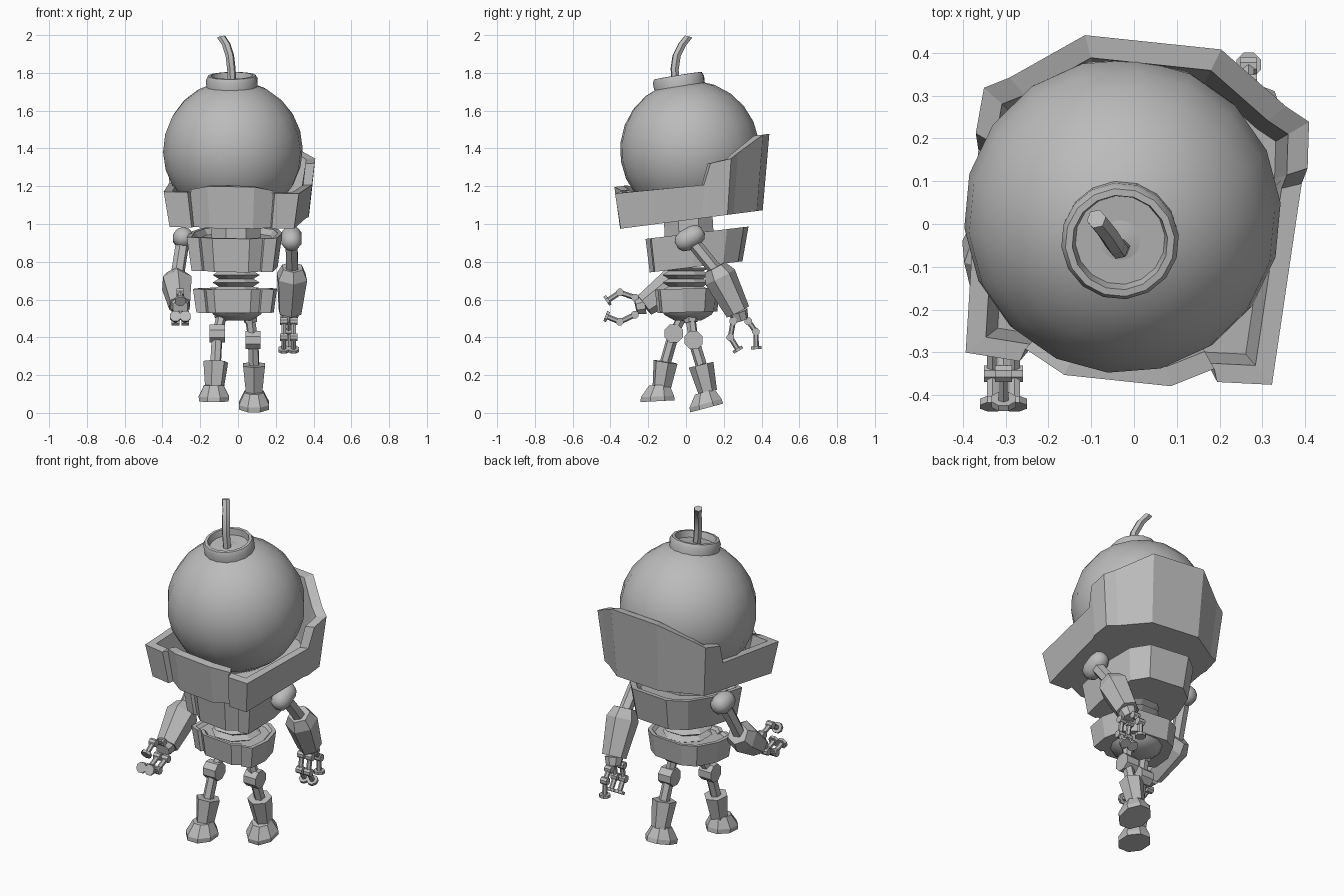
import bpy, bmesh
from math import radians, sin, cos, tau
from mathutils import Vector, Matrix

if "Cube" in bpy.data.objects:
    bpy.data.objects.remove(bpy.data.objects["Cube"])

metal = bpy.data.materials.new("plain grey metal")
metal.use_nodes = True
GREY = (0.5, 0.5, 0.5, 1)
metal.diffuse_color = GREY
metal.node_tree.nodes["Principled BSDF"].inputs["Base Color"].default_value = GREY

YAW = Matrix.Rotation(radians(-6), 3, 'Z')


def loft(name, rings, smooth=False):
    """Skin a list of equal-length rings and cap both ends."""
    bm = bmesh.new()
    rows = [[bm.verts.new(p) for p in ring] for ring in rings]
    n = len(rows[0])
    for low, high in zip(rows, rows[1:]):
        for i in range(n):
            j = (i + 1) % n
            bm.faces.new((low[i], low[j], high[j], high[i]))
    bm.faces.new(rows[0][::-1])
    bm.faces.new(rows[-1])
    bmesh.ops.recalc_face_normals(bm, faces=bm.faces)
    mesh = bpy.data.meshes.new(name)
    bm.to_mesh(mesh)
    bm.free()
    mesh.materials.append(metal)
    obj = bpy.data.objects.new(name, mesh)
    bpy.context.collection.objects.link(obj)
    if smooth:
        bpy.ops.object.select_all(action='DESELECT')
        obj.select_set(True)
        bpy.context.view_layer.objects.active = obj
        bpy.ops.object.shade_smooth_by_angle(angle=radians(40))
    return obj


def tube(name, points, radii, n=6, smooth=False):
    """Polygon rings along a path, all facing from its start to its end."""
    points = [Vector(p) for p in points]
    turn = (points[-1] - points[0]).to_track_quat('Z', 'Y').to_matrix()
    rings = []
    for p, r in zip(points, radii):
        rings.append([p + turn @ Vector((r * cos(tau * (k + .5) / n),
                                         r * sin(tau * (k + .5) / n), 0)) for k in range(n)])
    return loft(name, rings, smooth)


def shell(name, half, base, tilt, taper, shift=(0, 0), wall=.88, floor=.04):
    """Mirrored outline with its own rim heights, hollow above a floor."""
    outline = half + [(-x, y, h) for x, y, h in reversed(half)]

    def ring(scale, height):
        out = []
        for x, y, h in outline:
            p = YAW @ Vector((x * scale, y * scale, 0))
            p.z = base + tilt * p.y + height(h)
            out.append(p + Vector((*shift, 0)))
        return out
    return loft(name, [ring(taper, lambda h: 0), ring(1, lambda h: h),
                       ring(wall, lambda h: h), ring(taper * wall, lambda h: floor)])


# Round head, filler neck and fuse
centre, axis = Vector((-.027, .02, 1.39)), Vector((-.015, -.16, 1))
steps = 12
tube("head", [centre - axis * .366 * cos(tau * k / 2 / steps) for k in range(steps + 1)],
     [max(.371 * sin(tau * k / 2 / steps), .002) for k in range(steps + 1)], 18, True)
tube("head_cap", [centre + axis * t for t in (.27, .30, .375, .395, .396, .36)],
     [.125, .134, .138, .128, .112, .105], 16, True)
tube("fuse", [(-.03, -.055, 1.72), (-.035, -.06, 1.82), (-.043, -.05, 1.89),
              (-.062, -.02, 1.95), (-.088, .012, 1.99)], [.023] * 5, 6, True)

# High-backed collar
shell("collar", [(.16, .427, .40), (.325, .31, .32), (.382, .28, .295), (.39, .172, .285),
                 (.38, .135, .175), (.36, -.34, .19), (.232, -.347, .19),
                 (.222, -.317, .20), (.125, -.368, .225)], 1.02, .13, .92)

# Torso
tube("neck", [(-.01, .02, .88), (-.01, .01, 1.06)], [.14, .14], 8)
shell("chest", [(.12, .31, .18), (.205, .23, .18), (.245, .06, .18), (.24, -.17, .18),
                (.175, -.185, .18), (.165, -.17, .18), (.10, -.215, .18)],
      .768, .12, .9, (-.015, .01), .9, .15)
tube("waist_bellows", [(-.01, 0, .63 + .02 * k) for k in range(8)],
     [.10, .135] * 4, 8)
shell("pelvis", [(.10, .165, .125), (.175, .12, .125), (.22, 0, .125), (.215, -.12, .125),
                 (.155, -.14, .125), (.145, -.125, .125), (.10, -.16, .125)],
      .533, .03, .92, (-.012, .005), .9, .11)
tube("hip_bowl", [(-.005, .01, .55), (-.005, .01, .52), (-.005, .01, .49)],
     [.15, .13, .075], 12, True)


# Legs: thigh, knee, shin, boot and foot
def leg(side, hip, knee, shin, ankle, sole, pitch):
    x, y, z = knee
    tube(side + "_hip_joint", [hip, Vector(hip).lerp(Vector(knee), .35)], [.04, .035], 6)
    tube(side + "_thigh", [hip, knee], [.027, .027], 6)
    tube(side + "_knee", [(x - .04, y, z), (x + .04, y, z)], [.052, .052], 8)
    tube(side + "_shin", [knee, shin], [.03, .03], 6)
    tube(side + "_boot", [shin, ankle], [.067, .05], 6)
    tilt = Matrix.Rotation(radians(pitch), 3, 'X')
    rings = []
    for rx, ry, dy, dz in ((.08, .092, 0, 0), (.082, .09, 0, .025), (.052, .055, .012, .085)):
        rings.append([Vector(sole) + tilt @ Vector((rx * cos(tau * (k + .5) / 8) * 1.06,
                      ry * sin(tau * (k + .5) / 8) * 1.06 + dy, dz)) for k in range(8)])
    loft(side + "_foot", rings)


leg("left", (.06, .02, .53), (.08, .04, .385), (.085, .08, .255), (.085, .115, .11),
    (.085, .11, .026), 15)
leg("right", (-.08, -.005, .54), (-.11, -.065, .42), (-.118, -.108, .27), (-.125, -.13, .125),
    (-.128, -.15, .062), 3)


# Arms: shoulder, upper arm, gauntlet, wrist and three gripping fingers
def finger(name, x, path):
    pts = [Vector((x, y, z)) for y, z in path]
    for k, (a, b) in enumerate(zip(pts, pts[1:])):
        tube(f"{name}_link_{k + 1}", [a, b], [.014, .014], 6)
    for k, p in enumerate(pts[:-1]):
        off = Vector((.02, 0, 0))
        tube(f"{name}_knuckle_{k + 1}", [p - off, p + off], [.021, .021], 8)
    way = (pts[-1] - pts[-2]).normalized() * .008
    tube(name + "_tip", [pts[-1] - way, pts[-1] + way], [.031, .031], 8)


def arm(side, shoulder, lean, elbow, cuff, wrist, radii, single, pair):
    s, d = Vector(shoulder), Vector(lean)
    tube(side + "_shoulder", [s + d * t for t in (-1, -.8, -.4, .4, .8, 1)],
         [.02, .043, .056, .056, .043, .02], 10, True)
    tube(side + "_upper_arm", [shoulder, elbow], [.036, .036], 6)
    e, c = Vector(elbow), Vector(cuff)
    tube(side + "_forearm", [e - (c - e) * .15, e + (c - e) * .1, c], radii, 6)
    tube(side + "_wrist", [cuff, wrist], [.052, .042], 8)
    x = wrist[0]
    finger(side + "_thumb", x, single)
    for k, dx in enumerate((-.026, .026)):
        finger(f"{side}_finger_{k + 1}", x + dx, pair)


arm("left", (.283, .02, .925), (0, .07, .04), (.287, .17, .74), (.275, .275, .535),
    (.268, .29, .49), (.06, .088, .066),
    [(.33, .485), (.37, .43), (.372, .345)], [(.25, .485), (.235, .40), (.275, .335)])
arm("right", (-.29, .07, .925), (0, .07, -.01), (-.325, -.04, .70), (-.308, -.22, .57),
    (-.305, -.265, .56), (.06, .088, .062),
    [(-.27, .61), (-.35, .638), (-.415, .595)], [(-.27, .52), (-.35, .482), (-.42, .51)])
